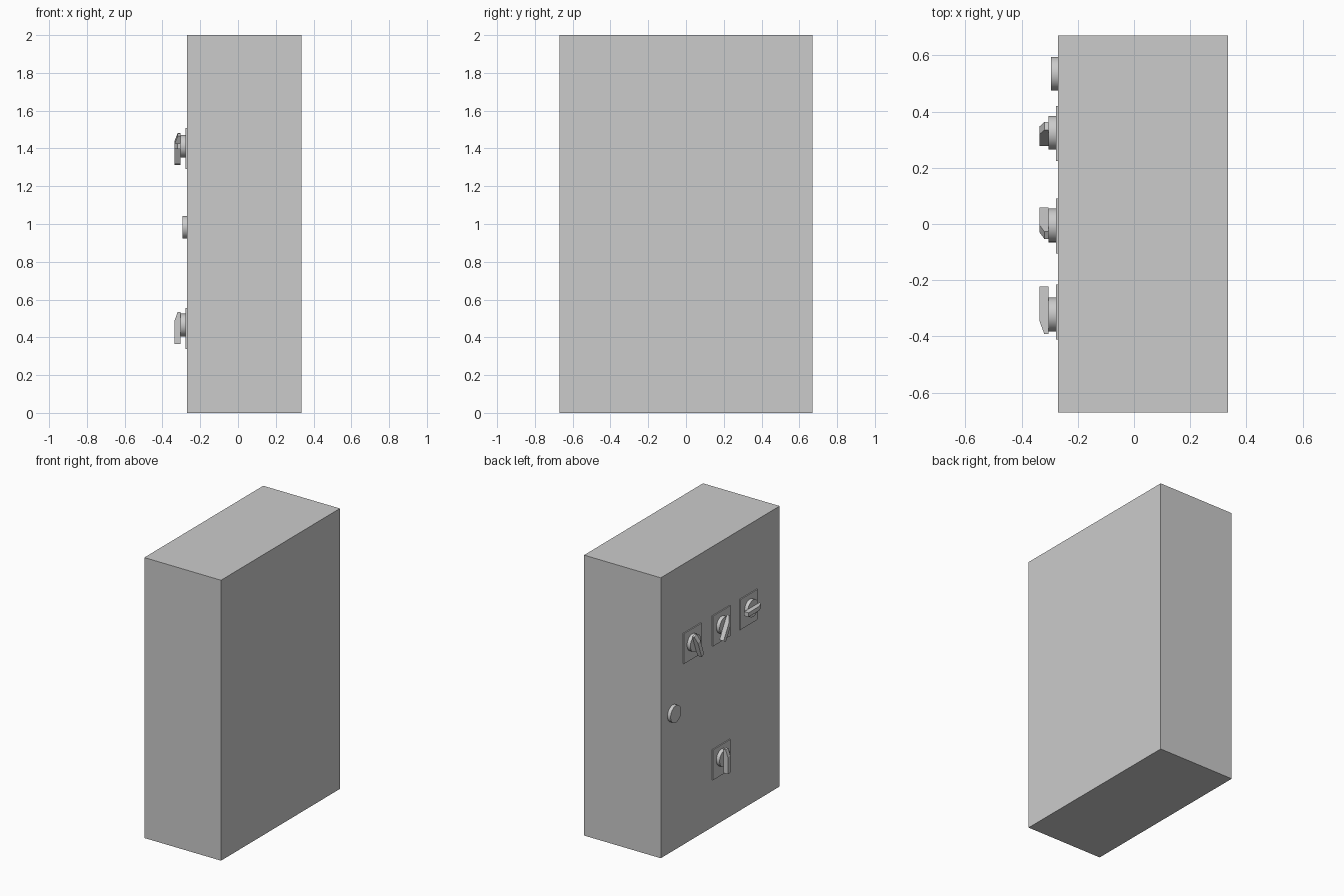
import bpy, bmesh
from math import radians, pi

if "Cube" in bpy.data.objects:
    bpy.data.objects.remove(bpy.data.objects["Cube"])

FACE = -0.27          # x of the door face
PLATE = 0.008         # label plate thickness


def box(name, x0, x1, y, z, w, h):
    bpy.ops.mesh.primitive_cube_add(size=1, location=((x0 + x1) / 2, y, z))
    ob = bpy.context.object
    ob.name = name
    ob.scale = (x1 - x0, w, h)
    bpy.ops.object.transform_apply(location=False, rotation=False, scale=True)
    return ob


def disc(name, x0, x1, y, z, r):
    bpy.ops.mesh.primitive_cylinder_add(vertices=32, radius=r, depth=x1 - x0,
                                        location=((x0 + x1) / 2, y, z),
                                        rotation=(0, pi / 2, 0))
    ob = bpy.context.object
    ob.name = name
    bpy.ops.object.shade_smooth_by_angle(angle=radians(35))
    return ob


def handle(name, y, z, angle, width=0.03):
    # side profile (x, z) with a sloped pointer tip, extruded along y
    profile = [(-0.304, 0.07), (-0.319, 0.07), (-0.337, 0.021),
               (-0.337, -0.10), (-0.304, -0.10)]
    bm = bmesh.new()
    f = bm.faces.new([bm.verts.new((px, -width / 2, pz)) for px, pz in profile])
    ext = bmesh.ops.extrude_face_region(bm, geom=[f])
    moved = [v for v in ext["geom"] if isinstance(v, bmesh.types.BMVert)]
    bmesh.ops.translate(bm, verts=moved, vec=(0, width, 0))
    bmesh.ops.recalc_face_normals(bm, faces=bm.faces)
    me = bpy.data.meshes.new(name)
    bm.to_mesh(me)
    bm.free()
    ob = bpy.data.objects.new(name, me)
    bpy.context.collection.objects.link(ob)
    ob.location = (0, y, z)
    ob.rotation_euler = (radians(angle), 0, 0)


# cabinet body
box("cabinet", FACE, 0.335, 0, 1.0, 1.34, 2.0)

# rotary switches: plate y, plate z, knob y, knob z, handle angle
switches = {
    "left_switch": (0.322, 1.40, 0.325, 1.412, -20),
    "middle_switch": (-0.007, 1.40, -0.005, 1.412, 30),
    "right_switch": (-0.313, 1.40, -0.322, 1.412, 90),
    "lower_switch": (-0.007, 0.446, -0.005, 0.465, 0),
}
for name, (py, pz, ky, kz, angle) in switches.items():
    box(name + "_plate", FACE - PLATE, FACE, py, pz, 0.195, 0.216)
    disc(name + "_base", -0.304, FACE - PLATE, ky, kz, 0.06)
    handle(name + "_handle", ky, kz, angle)

# round door lock
disc("door_lock", -0.295, FACE, 0.535, 0.983, 0.06)
